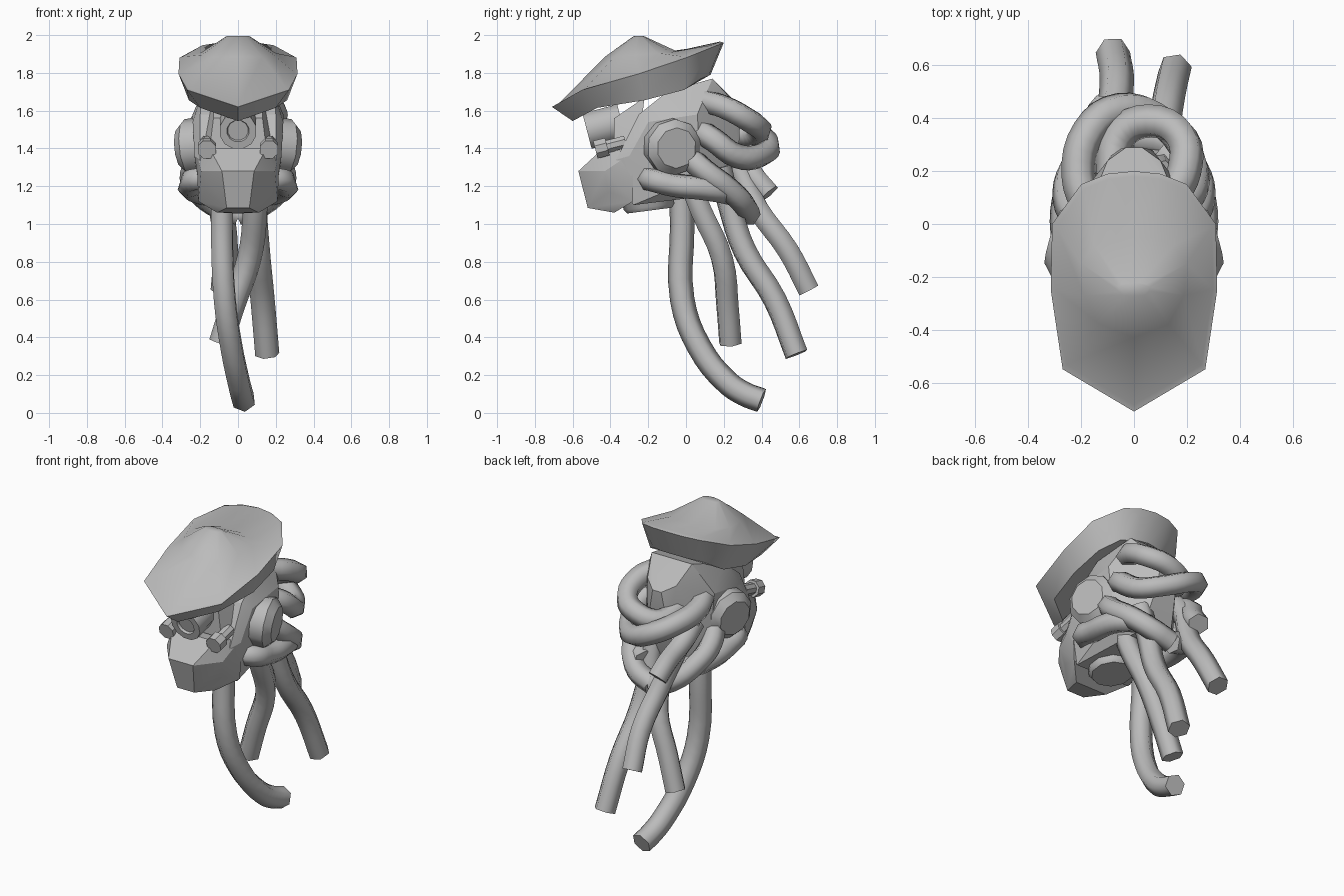
import bpy, bmesh, math
from mathutils import Vector

cube = bpy.data.objects.get("Cube")
if cube:
    bpy.data.objects.remove(cube, do_unlink=True)

grey = bpy.data.materials.new("plain_grey")
grey.use_nodes = True
COLOUR = (0.5, 0.5, 0.5, 1)
grey.diffuse_color = COLOUR
grey.node_tree.nodes["Principled BSDF"].inputs["Base Color"].default_value = COLOUR


def finish(name, bm, angle=30):
    """Turn a bmesh into a shaded object."""
    bmesh.ops.recalc_face_normals(bm, faces=bm.faces)
    mesh = bpy.data.meshes.new(name)
    bm.to_mesh(mesh)
    bm.free()
    mesh.materials.append(grey)
    obj = bpy.data.objects.new(name, mesh)
    bpy.context.collection.objects.link(obj)
    bpy.ops.object.select_all(action='DESELECT')
    obj.select_set(True)
    bpy.context.view_layer.objects.active = obj
    bpy.ops.object.shade_smooth_by_angle(angle=math.radians(angle))


def hull(name, half):
    """Convex solid from points on the left half, mirrored in x."""
    bm = bmesh.new()
    for x, y, z in half:
        for sx in (x, -x):
            bm.verts.new((sx, y, z))
    bmesh.ops.convex_hull(bm, input=bm.verts)
    loose = [v for v in bm.verts if not v.link_faces]
    bmesh.ops.delete(bm, geom=loose, context='VERTS')
    bmesh.ops.dissolve_limit(bm, angle_limit=0.05, verts=bm.verts, edges=bm.edges)
    finish(name, bm, 20)


def skin(bm, rings):
    """Join rings of vertices with quads and cap both ends."""
    for a, b in zip(rings, rings[1:]):
        n = len(a)
        for i in range(n):
            bm.faces.new((a[i], a[(i + 1) % n], b[(i + 1) % n], b[i]))
    bm.faces.new(rings[0])
    bm.faces.new(rings[-1])


def lathe(name, start, axis, profile, sides=10):
    """Turned part: profile holds (distance along axis, radius)."""
    bm = bmesh.new()
    turn = Vector(axis).to_track_quat('Z', 'Y')
    rings = []
    for d, r in profile:
        rings.append([bm.verts.new(Vector(start) + turn @ Vector((
            r * math.cos(math.tau * (i + .5) / sides),
            r * math.sin(math.tau * (i + .5) / sides), d))) for i in range(sides)])
    skin(bm, rings)
    finish(name, bm, 40)


def tube(name, points, radius=.065):
    """Six-sided hose through the points."""
    cu = bpy.data.curves.new(name, 'CURVE')
    cu.dimensions = '3D'
    cu.bevel_depth = radius
    cu.bevel_resolution = 1
    cu.use_fill_caps = True
    cu.resolution_u = 4
    sp = cu.splines.new('BEZIER')
    sp.bezier_points.add(len(points) - 1)
    for bp, p in zip(sp.bezier_points, points):
        bp.co = p
        bp.handle_left_type = bp.handle_right_type = 'AUTO'
    temp = bpy.data.objects.new(name + "_path", cu)
    bpy.context.collection.objects.link(temp)
    bpy.context.view_layer.update()
    mesh = bpy.data.meshes.new_from_object(
        temp.evaluated_get(bpy.context.evaluated_depsgraph_get()))
    bpy.data.objects.remove(temp, do_unlink=True)
    bm = bmesh.new()
    bm.from_mesh(mesh)
    bpy.data.meshes.remove(mesh)
    bmesh.ops.remove_doubles(bm, verts=bm.verts, dist=.0005)
    finish(name, bm, 65)


def hat_ring(bm, half):
    left = [bm.verts.new(p) for p in half]
    return left + [bm.verts.new((-x, y, z)) for x, y, z in half[-2:0:-1]]


# Hat: underside edge, rim, lip, crown shoulder, crown top
rim = [(0, -.71, 1.62), (.27, -.55, 1.71), (.315, -.25, 1.795), (.31, 0, 1.88),
       (.2, .15, 1.94), (.1, .19, 1.955), (0, .2, 1.96)]
under = [(0, -.6, 1.545), (.2, -.47, 1.615), (.26, -.22, 1.655), (.255, -.01, 1.71),
         (.17, .08, 1.77), (.08, .12, 1.785), (0, .13, 1.79)]
shoulder = [(0, -.43, 1.885), (.13, -.38, 1.885), (.19, -.27, 1.895), (.2, -.15, 1.905),
            (.15, -.08, 1.91), (.07, -.05, 1.915), (0, -.05, 1.915)]
lip = [(x * .95, -.2 + (y + .2) * .95, z + .006) for x, y, z in rim]
top = [(x * .3, -.25 + (y + .24) * .14, 1.995) for x, y, z in shoulder]
bm = bmesh.new()
skin(bm, [hat_ring(bm, r) for r in (under, rim, lip, shoulder, top)])
finish("hat", bm, 40)

# Head: cranium, brow and muzzle
hull("cranium", [(.2, -.37, 1.34), (.2, -.25, 1.58), (.14, .14, 1.77), (.19, -.1, 1.70),
                 (.24, -.2, 1.54), (.24, .06, 1.58), (.1, .24, 1.66), (.03, .29, 1.62),
                 (.07, .28, 1.4), (.23, -.3, 1.36), (.22, .08, 1.25), (.19, -.28, 1.1),
                 (.1, .2, 1.16)])
hull("brow", [(.13, -.38, 1.56), (.15, -.38, 1.4), (.13, -.22, 1.67), (.2, -.25, 1.4)])
hull("muzzle", [(.15, -.44, 1.40), (.195, -.43, 1.28), (.085, -.57, 1.28), (.17, -.41, 1.17),
                (.06, -.52, 1.085), (.11, -.38, 1.06), (.21, -.28, 1.12), (.22, -.28, 1.38)])
lathe("jaw_vent", (0, -.21, 1.2), (0, .13, -1),
      [(0, .145), (.11, .135), (.13, .12)], 10)

# Eyes: large middle lens and two small lamps
look = (0, -.96, -.25)
lathe("middle_lens", (0, -.34, 1.54), look,
      [(0, .1), (.19, .1), (.19, .06), (.175, .055)], 12)
for side, s in (("left", 1), ("right", -1)):
    lathe(side + "_lamp", (s * .165, -.32, 1.435), look,
          [(0, .036), (.10, .036), (.10, .052), (.165, .052)], 8)
    # Ear drums turned slightly backwards
    lathe(side + "_ear_drum", (s * .14, -.1, 1.42), (s * .93, .28, -.1),
          [(0, .15), (.135, .15), (.175, .108)], 10)
    # Hoses on both sides of the head
    tube(side + "_cheek_hose", [(s * .14, -.2, 1.24), (s * .225, -.18, 1.235),
         (s * .25, -.06, 1.205), (s * .25, .08, 1.19), (s * .2, .2, 1.17),
         (s * .1, .27, 1.15)])
    tube(side + "_ear_hose", [(s * .2, 0, 1.37), (s * .245, .1, 1.28),
         (s * .22, .22, 1.19), (s * .13, .31, 1.1), (0, .33, 1.05)])

# Looped hoses behind the head
tube("upper_loop", [(.14, .1, 1.65), (.19, .2, 1.62), (.18, .33, 1.55), (.06, .39, 1.5),
                    (-.06, .33, 1.47), (-.08, .18, 1.5)])
tube("lower_loop", [(.16, .06, 1.5), (.22, .14, 1.45), (.2, .27, 1.36), (.1, .39, 1.36),
                    (-.05, .435, 1.42), (-.17, .35, 1.48), (-.21, .18, 1.52),
                    (-.17, .05, 1.55)])
tube("short_hose", [(-.16, .15, 1.4), (-.18, .28, 1.35), (-.13, .37, 1.24), (-.11, .44, 1.16)])

# Hanging hoses
tube("long_hose", [(-.08, -.03, 1.25), (-.085, -.02, 1.0), (-.07, -.02, .6),
                   (-.035, .07, .35), (.005, .22, .16), (.02, .31, .1), (.03, .4, .066)])
tube("inner_hose", [(.09, .02, 1.22), (.09, .08, 1.07), (.06, .19, .82),
                    (-.03, .22, .56), (-.09, .235, .37)])
tube("left_hose", [(.1, .18, 1.3), (.09, .23, 1.1), (.105, .31, .86), (.13, .47, .6),
                   (.155, .585, .31)])
tube("right_hose", [(-.15, .1, 1.5), (-.15, .25, 1.34), (-.09, .38, 1.08),
                    (-.065, .54, .86), (-.08, .65, .65)])
